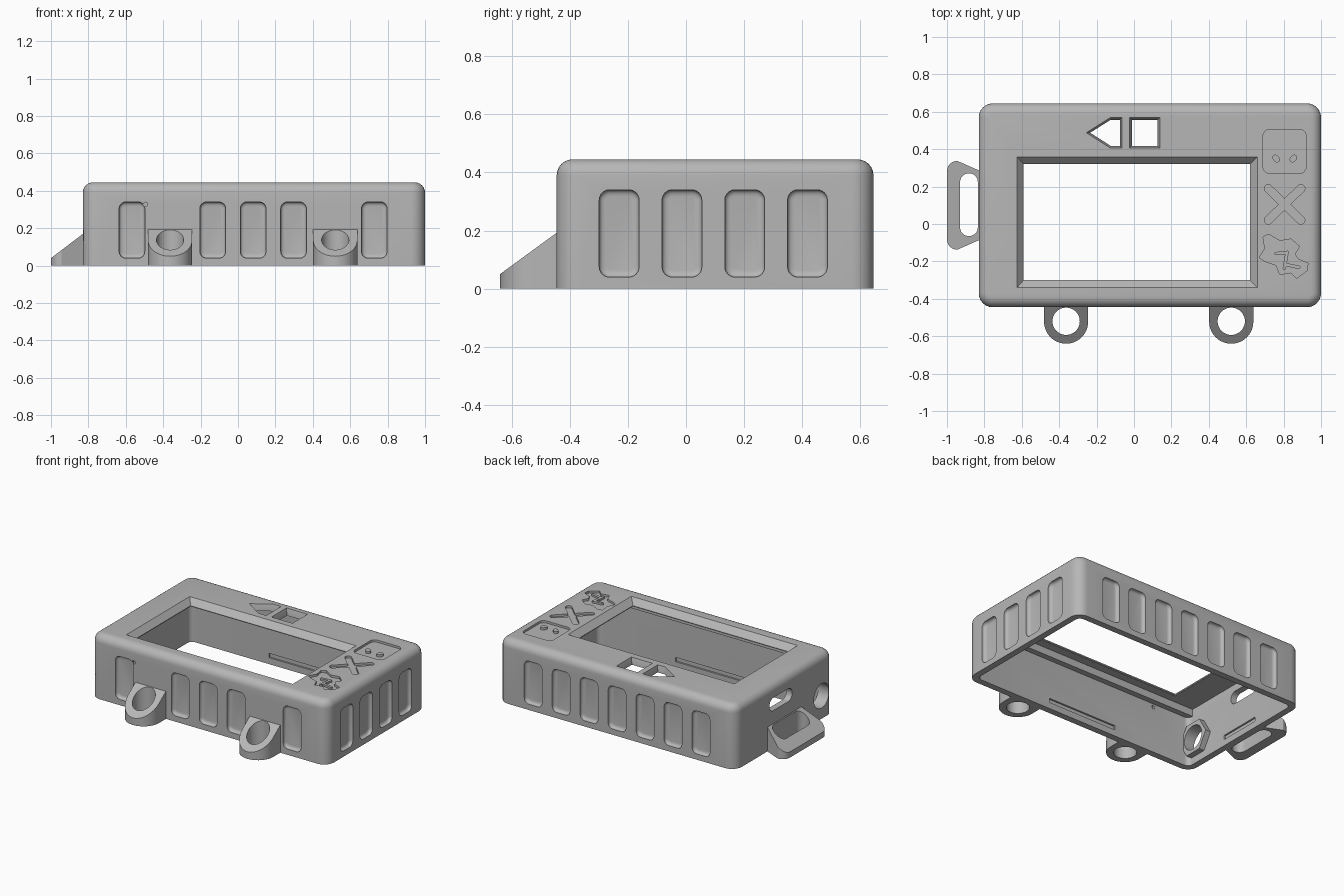
import bpy, bmesh, math
from mathutils import Vector

if "Cube" in bpy.data.objects:
    bpy.data.objects.remove(bpy.data.objects["Cube"], do_unlink=True)

grey = bpy.data.materials.new("plain_grey")
grey.use_nodes = True
COLOUR = (0.47, 0.47, 0.47, 1)
grey.diffuse_color = COLOUR
grey.node_tree.nodes["Principled BSDF"].inputs["Base Color"].default_value = COLOUR

# Overall sizes of the case
LEFT, RIGHT, FRONT, BACK, TOP = -0.83, 1.0, -0.445, 0.645, 0.445
CX, CY = (LEFT + RIGHT) / 2, (FRONT + BACK) / 2
W, D, WALL = RIGHT - LEFT, BACK - FRONT, 0.045
PLACE = {"x": lambda a, b, d: (d, a, b),
         "y": lambda a, b, d: (a, d, b),
         "z": lambda a, b, d: (a, b, d)}


def loft(name, axis, sections):
    """Skin a list of (depth, outline) sections and cap both ends."""
    bm = bmesh.new()
    rings = [[bm.verts.new(PLACE[axis](a, b, d)) for a, b in loop] for d, loop in sections]
    n = len(rings[0])
    for low, high in zip(rings, rings[1:]):
        for i in range(n):
            j = (i + 1) % n
            bm.faces.new((low[i], low[j], high[j], high[i]))
    bm.faces.new(rings[0])
    bm.faces.new(rings[-1])
    bmesh.ops.recalc_face_normals(bm, faces=bm.faces)
    mesh = bpy.data.meshes.new(name)
    bm.to_mesh(mesh)
    bm.free()
    mesh.materials.append(grey)
    ob = bpy.data.objects.new(name, mesh)
    bpy.context.collection.objects.link(ob)
    return ob


def prism(name, axis, loop, lo, hi):
    return loft(name, axis, [(lo, loop), (hi, loop)])


def rrect(cx, cy, w, h, r, seg=6):
    """Rounded rectangle outline."""
    pts = []
    for k, (sx, sy) in enumerate([(1, 1), (-1, 1), (-1, -1), (1, -1)]):
        for i in range(seg + 1):
            t = math.pi / 2 * (k + i / seg)
            pts.append((cx + sx * (w / 2 - r) + r * math.cos(t),
                        cy + sy * (h / 2 - r) + r * math.sin(t)))
    return pts


def circle(cx, cy, r, n=40):
    return [(cx + r * math.cos(math.tau * i / n), cy + r * math.sin(math.tau * i / n))
            for i in range(n)]


def rect(x0, x1, y0, y1):
    return [(x0, y0), (x1, y0), (x1, y1), (x0, y1)]


def bar(cx, cy, length, width, angle):
    """Round-ended bar outline turned by an angle."""
    c, s = math.cos(angle), math.sin(angle)
    return [(cx + c * x - s * y, cy + s * x + c * y)
            for x, y in rrect(0, 0, length, width, width * 0.49)]


def shrink(loop, f):
    mid = sum((Vector(p) for p in loop), Vector((0, 0))) / len(loop)
    return [tuple(mid + (Vector(p) - mid) * f) for p in loop]


def cut(ob, cutter):
    mod = ob.modifiers.new("cut", "BOOLEAN")
    mod.operation, mod.solver, mod.object = "DIFFERENCE", "EXACT", cutter
    cutter.hide_render = True
    bpy.context.view_layer.objects.active = ob
    bpy.ops.object.modifier_apply(modifier=mod.name)
    bpy.data.objects.remove(cutter, do_unlink=True)


# Case: rounded box with a filleted top, hollow from below
FILLET, CORNER = 0.055, 0.075
sections = [(0, rrect(CX, CY, W, D, CORNER))]
for i in range(7):
    t = math.pi / 2 * i / 6
    inset = FILLET * (1 - math.cos(t))
    sections.append((TOP - FILLET + FILLET * math.sin(t),
                     rrect(CX, CY, W - 2 * inset, D - 2 * inset, CORNER - inset)))
case = loft("case", "z", sections)
cut(case, prism("hollow", "z", rrect(CX, CY, W - 2 * WALL, D - 2 * WALL, 0.035), -0.1, TOP - WALL))

# Screen window and button openings with sloping edges
def opening(outer, inner):
    cut(case, loft("opening", "z", [(0.3, inner), (0.405, inner), (TOP + 0.0005, outer), (0.5, outer)]))


opening(rect(-0.625, 0.66, -0.34, 0.36), rect(-0.59, 0.62, -0.3, 0.32))
square = rect(-0.025, 0.138, 0.405, 0.57)
opening(square, shrink(square, 0.84))
arrow = [(-0.255, 0.488), (-0.125, 0.57), (-0.065, 0.57), (-0.065, 0.405), (-0.125, 0.405)]
opening(arrow, shrink(arrow, 0.84))

# Grip pockets on the front, back and right sides
def pocket(axis, centre, face, outward):
    def size(inset):
        return rrect(centre, 0.19, 0.137 - 2 * inset, 0.3 - 2 * inset, 0.035 - inset)
    steps = [(0.03, 0), (-0.01, 0), (-0.018, 0.004), (-0.023, 0.011), (-0.025, 0.022)]
    cut(case, loft("pocket", axis, [(face + outward * d, size(i)) for d, i in steps]))


STEP = 0.216
for k in range(-3, 4):
    pocket("y", 0.081 + STEP * k, BACK, 1)
    if k not in (-2, 2):
        pocket("y", 0.081 + STEP * k, FRONT, -1)
for k in range(4):
    pocket("x", -0.23 + STEP * k, RIGHT, 1)

# Catch grooves inside all four walls
for y in (FRONT + WALL, BACK - WALL):
    cut(case, prism("groove", "y", rect(-0.18, 0.36, 0.045, 0.075), y - 0.012, y + 0.012))
for x in (LEFT + WALL, RIGHT - WALL):
    cut(case, prism("groove", "x", rect(-0.05, 0.25, 0.045, 0.075), x - 0.012, x + 0.012))

# Hexagonal socket, cable slot and small holes
socket = prism("jack_socket", "x", circle(-0.31, 0.16, 0.125, 6), LEFT + 0.035, LEFT + 0.085)
cut(socket, prism("jack_hole", "x", circle(-0.31, 0.16, 0.085), -1, -0.5))
cut(case, prism("jack_hole", "x", circle(-0.31, 0.16, 0.085), -0.95, -0.7))
cut(case, prism("cable_slot", "x", rrect(0.14, 0.305, 0.25, 0.09, 0.043), -0.95, -0.7))
cut(case, prism("pin_hole", "y", circle(-0.495, 0.327, 0.012, 16), -0.5, -0.35))

# Engraved marks on the top
FLOOR = TOP - 0.015


def engrave(loop):
    cut(case, prism("engraving", "z", loop, FLOOR, 0.5))


engrave(rrect(0.805, 0.388, 0.23, 0.235, 0.035))
for angle in (0.77, -0.77):
    engrave(bar(0.805, 0.105, 0.285, 0.043, angle))
engrave([(0.69, -0.07), (0.72, -0.055), (0.78, -0.09), (0.84, -0.08), (0.885, -0.12),
         (0.86, -0.16), (0.88, -0.19), (0.93, -0.21), (0.925, -0.25), (0.87, -0.29),
         (0.84, -0.26), (0.78, -0.27), (0.76, -0.22), (0.7, -0.2), (0.67, -0.18), (0.7, -0.13)])
parts = [case, socket]
for x, turn in ((0.76, -0.8), (0.852, 0.8)):
    parts.append(prism("raised_dot", "z", bar(x, 0.35, 0.045, 0.032, turn), FLOOR - 0.005, TOP))
for x, y, length, turn in ((0.79, -0.155, 0.08, 0.1), (0.81, -0.2, 0.09, 1.4), (0.85, -0.225, 0.08, -0.2)):
    parts.append(prism("raised_ridge", "z", bar(x, y, length, 0.018, turn), FLOOR - 0.005, TOP - 0.002))

# Screen rail and hanging tabs inside
parts.append(prism("screen_rail", "z", rect(LEFT + 0.04, RIGHT - 0.04, -0.402, -0.36), 0.35, 0.405))
for x in (-0.63, -0.42, -0.31, 0.06, 0.19):
    parts.append(prism("hanging_tab", "z", rect(x - 0.025, x + 0.025, 0.575, 0.605), 0.26, 0.29))


# Strap loops with sloping tops
def slope_top(ob, height):
    for v in ob.data.vertices:
        if v.co.z > 0.01:
            v.co.z = height(v.co)


for x in (-0.363, 0.52):
    arc = [(x + 0.118 * math.cos(math.pi + math.pi * i / 24),
            -0.522 + 0.118 * math.sin(math.pi + math.pi * i / 24)) for i in range(25)]
    loop = prism("front_loop", "z", arc + [(x + 0.118, -0.44), (x - 0.118, -0.44)], 0, 0.1)
    slope_top(loop, lambda co: 0.05 + 0.73 * (co.y + 0.64))
    cut(loop, prism("loop_hole", "z", circle(x, -0.52, 0.073), -0.1, 0.4))
    parts.append(loop)

outline = [(min(x, LEFT + 0.01), y) for x, y in rrect(-0.85, 0.1, 0.3, 0.475, 0.055)]
outline = [p for i, p in enumerate(outline) if p[0] < LEFT or i in (0, len(outline) - 1)]
handle = prism("side_loop", "z", outline, 0, 0.1)
slope_top(handle, lambda co: 0.04 + 0.76 * (co.x + 1))
cut(handle, prism("side_slot", "z", rrect(-0.8825, 0.103, 0.095, 0.335, 0.046), -0.1, 0.4))
parts.append(handle)

# Smooth curved surfaces, keep edges sharp
bpy.ops.object.select_all(action="DESELECT")
for ob in parts:
    ob.select_set(True)
bpy.context.view_layer.objects.active = case
bpy.ops.object.shade_smooth_by_angle(angle=math.radians(30))
